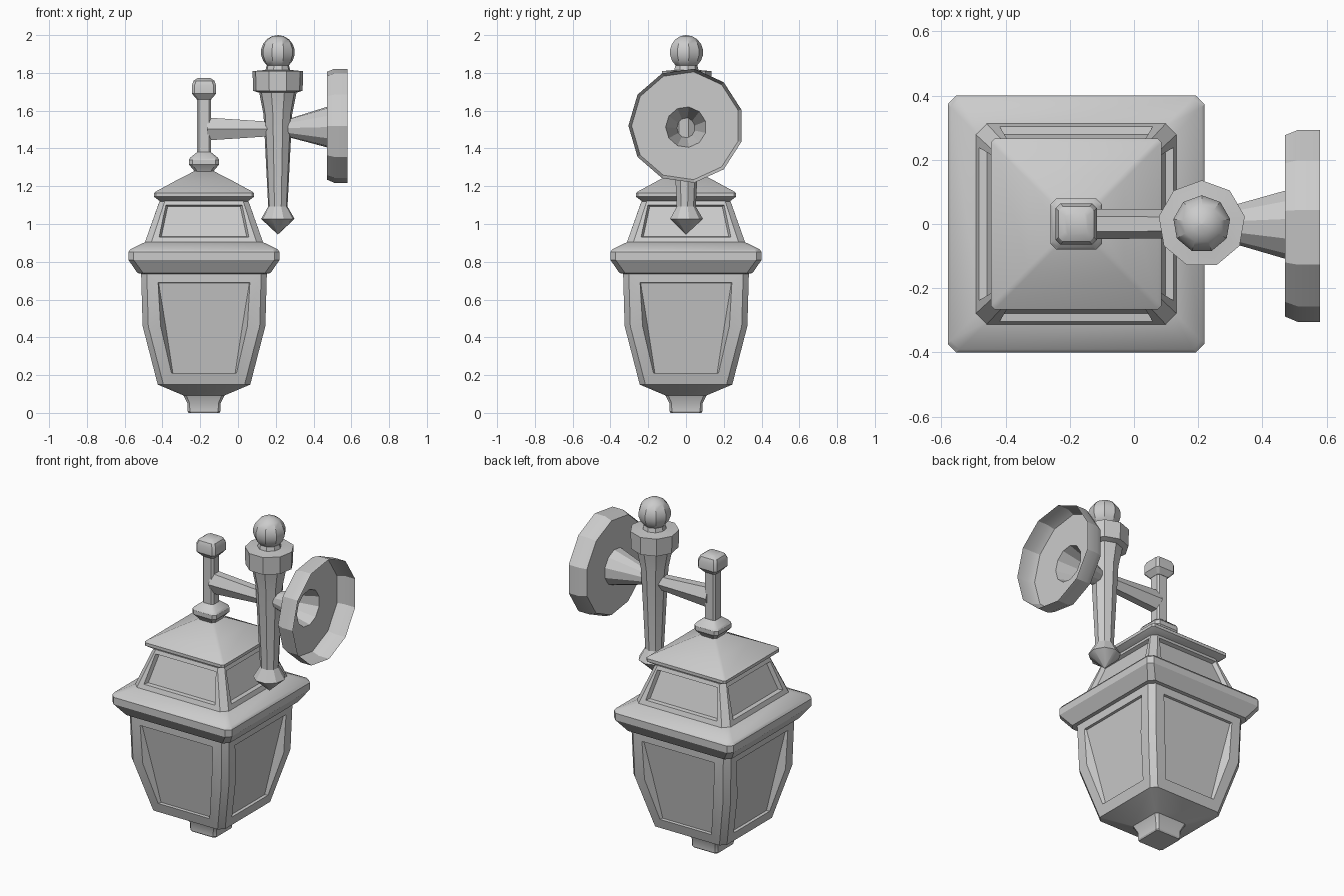
import bpy, bmesh, math
from mathutils import Matrix, Vector

if "Cube" in bpy.data.objects:
    bpy.data.objects.remove(bpy.data.objects["Cube"])

LX = -0.18   # lantern axis
PX = 0.211   # bracket post axis


def finish(name, bm):
    bmesh.ops.remove_doubles(bm, verts=bm.verts, dist=1e-5)
    bmesh.ops.recalc_face_normals(bm, faces=bm.faces)
    me = bpy.data.meshes.new(name)
    bm.to_mesh(me)
    bm.free()
    ob = bpy.data.objects.new(name, me)
    bpy.context.collection.objects.link(ob)
    bpy.ops.object.select_all(action='DESELECT')
    ob.select_set(True)
    bpy.context.view_layer.objects.active = ob
    bpy.ops.object.shade_smooth_by_angle(angle=math.radians(30))
    return ob


def loft(name, rings, cap=True):
    """Skin a list of closed rings with quads."""
    bm = bmesh.new()
    loops = [[bm.verts.new(p) for p in r] for r in rings]
    n = len(loops[0])
    for a, b in zip(loops, loops[1:]):
        for i in range(n):
            j = (i + 1) % n
            bm.faces.new((a[i], a[j], b[j], b[i]))
    if cap:
        bm.faces.new(loops[0][::-1])
        bm.faces.new(loops[-1])
    return finish(name, bm)


def square(h, c, z):
    """Square ring with chamfered corners."""
    k = h - c
    pts = [(k, -h), (h, -k), (h, k), (k, h), (-k, h), (-h, k), (-h, -k), (-k, -h)]
    return [(LX + x, y, z) for x, y in pts]


def square_loft(name, profile):
    return loft(name, [square(*p) for p in profile])


def ring(n, phase):
    return [phase + 2 * math.pi * i / n for i in range(n)]


def paneled_body(name, rows, frame, pane):
    """Four framed sides with sunken panes. rows: (z, half, chamfer);
    frame and pane: (z, half width, distance from axis)."""
    bm = bmesh.new()
    outer = [(z, h - c, h) for z, h, c in rows]
    for k in range(4):
        rot = Matrix.Rotation(k * math.pi / 2, 3, 'Z')

        def vert(u, d, z):
            return bm.verts.new(rot @ Vector((u, -d, z)) + Vector((LX, 0, 0)))

        loops = []
        for side in (outer, frame, pane):
            loops.append([vert(-u, d, z) for z, u, d in side]
                         + [vert(u, d, z) for z, u, d in reversed(side)])
        n = len(loops[0])
        for a, b in zip(loops, loops[1:]):
            for i in range(n):
                j = (i + 1) % n
                bm.faces.new((a[i], a[j], b[j], b[i]))
        bm.faces.new(loops[-1])
        # corner chamfer strip
        strip = [(vert(h - c, h, z), vert(h, h - c, z)) for z, h, c in rows]
        for (a, b), (c2, d2) in zip(strip, strip[1:]):
            bm.faces.new((a, b, d2, c2))
    return finish(name, bm)


# Lantern: stem and floor
square_loft("bottom_stem", [
    (0.082, 0.012, 0.0), (0.087, 0.012, 0.008), (0.088, 0.012, 0.05),
    (0.108, 0.015, 0.092), (0.245, 0.03, 0.15)])

# Lantern: lower glazed body
paneled_body("lower_body",
             [(0.15, 0.245, 0.03), (0.46, 0.325, 0.03), (0.745, 0.333, 0.03)],
             [(0.21, 0.172, 0.2605), (0.46, 0.23, 0.325), (0.69, 0.243, 0.3315)],
             [(0.212, 0.165, 0.243), (0.46, 0.203, 0.282), (0.687, 0.24, 0.318)])

# Lantern: cornice
square_loft("cornice", [
    (0.325, 0.03, 0.735), (0.352, 0.03, 0.74), (0.4, 0.027, 0.81),
    (0.4, 0.027, 0.852), (0.39, 0.027, 0.866), (0.30, 0.03, 0.91)])

# Lantern: upper glazed body
paneled_body("upper_body",
             [(0.90, 0.314, 0.034), (1.13, 0.232, 0.028)],
             [(0.93, 0.238, 0.303), (1.10, 0.202, 0.243)],
             [(0.933, 0.226, 0.278), (1.092, 0.192, 0.222)])

# Lantern: roof, collar, hanging rod and cap
square_loft("roof", [
    (0.232, 0.02, 1.12), (0.266, 0.012, 1.145), (0.266, 0.012, 1.163),
    (0.255, 0.012, 1.172), (0.15, 0.012, 1.229), (0.045, 0.01, 1.283)])
square_loft("collar", [
    (0.05, 0.015, 1.27), (0.055, 0.015, 1.285), (0.08, 0.018, 1.315),
    (0.08, 0.018, 1.34), (0.072, 0.018, 1.352), (0.037, 0.01, 1.38)])
square_loft("hanging_rod", [(0.036, 0.01, 1.36), (0.036, 0.01, 1.67)])
square_loft("rod_cap", [
    (0.038, 0.01, 1.66), (0.064, 0.014, 1.69), (0.064, 0.014, 1.735),
    (0.055, 0.014, 1.758), (0.035, 0.01, 1.772)])

# Bracket post: nine-sided turned profile with a ball finial
post = [(0.001, 0.945), (0.09, 1.027), (0.052, 1.092), (0.077, 1.58), (0.1, 1.695),
        (0.133, 1.705), (0.136, 1.81), (0.1, 1.812), (0.066, 1.816), (0.06, 1.84)]
loft("bracket_post", [[(PX + r * math.cos(a), r * math.sin(a), z)
                       for a in ring(9, math.pi / 2)] for r, z in post])
ball = [(0.091 * math.sin(t), 1.909 - 0.091 * math.cos(t))
        for t in [0.01 + (math.pi - 0.02) * i / 9 for i in range(10)]]
loft("ball_finial", [[(PX + r * math.cos(a), r * math.sin(a), z)
                      for a in ring(9, math.pi / 2)] for r, z in ball])

# Arm between hanging rod and post
arm = [(-0.165, 0.048, 0.07), (0.20, 0.043, 0.042)]
loft("arm", [[(x, ry * math.cos(a), 1.503 + rz * math.sin(a))
              for a in ring(6, 0)] for x, ry, rz in arm])

# Wall mount: open cone flaring into a hollow dish
mount = [(0.265, 0.048, 1.508), (0.47, 0.108, 1.513), (0.47, 0.288, 1.52),
         (0.51, 0.305, 1.52), (0.58, 0.305, 1.52)]
loft("wall_mount", [[(x, r * math.cos(a), z + r * math.sin(a))
                     for a in ring(11, math.pi)] for x, r, z in mount], cap=False)
